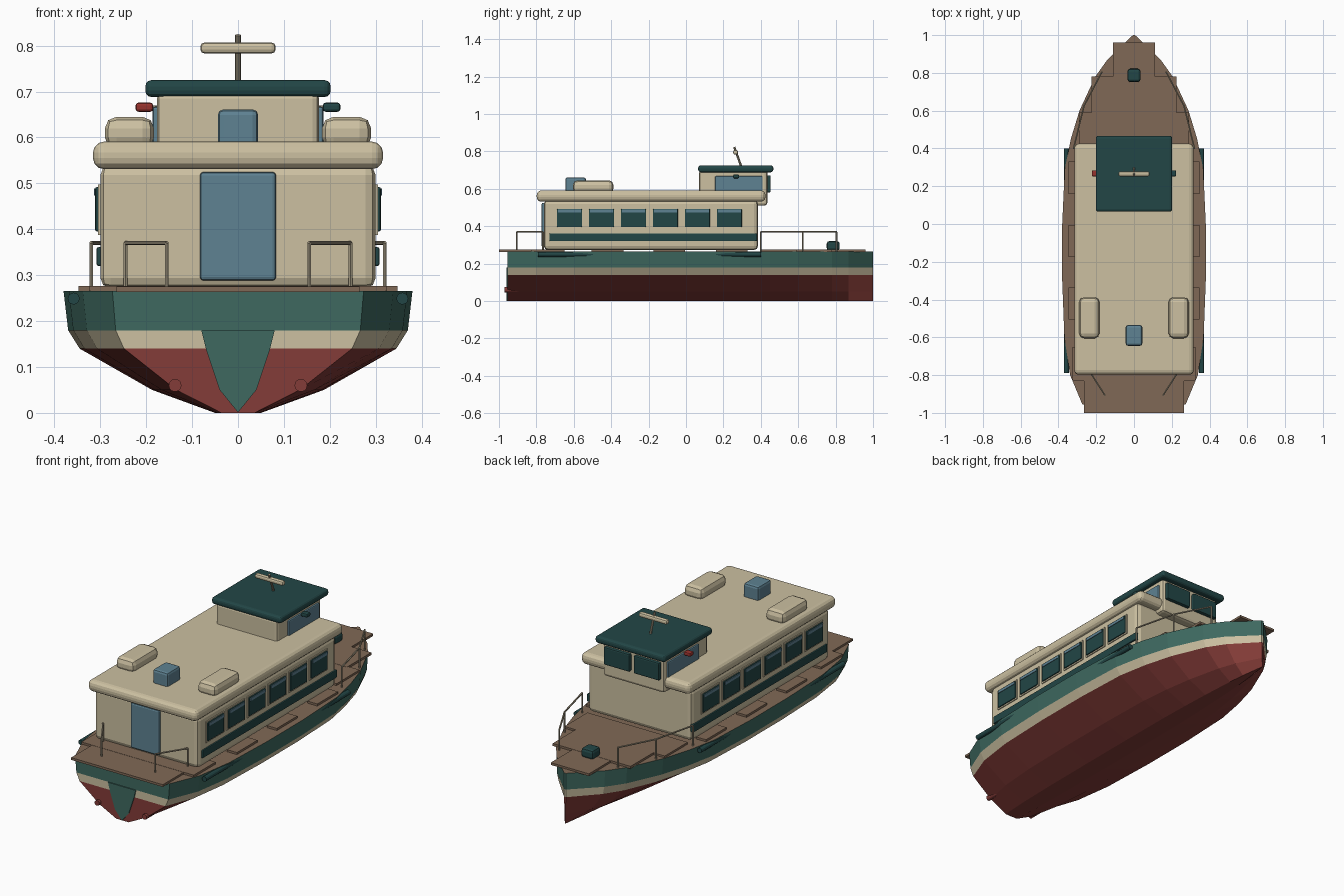
import bpy, bmesh
from mathutils import Vector

if "Cube" in bpy.data.objects:
    bpy.data.objects.remove(bpy.data.objects["Cube"])


def material(name, *rgb):
    lin = [((c / 255 + 0.055) / 1.055) ** 2.4 for c in rgb] + [1]
    m = bpy.data.materials.new(name)
    m.use_nodes = True
    m.diffuse_color = lin
    m.node_tree.nodes["Principled BSDF"].inputs["Base Color"].default_value = lin
    return m


cream = material("cream paint", 204, 192, 161)
teal = material("hull teal", 62, 105, 96)
red = material("hull red", 132, 60, 56)
brown = material("deck brown", 128, 105, 86)
dark = material("dark teal", 34, 70, 70)
blue = material("glass blue", 94, 130, 146)
metal = material("rail metal", 160, 150, 128)
lamp_red = material("lamp red", 150, 50, 45)


def finish(name, bm, mats):
    bmesh.ops.recalc_face_normals(bm, faces=bm.faces)
    me = bpy.data.meshes.new(name)
    bm.to_mesh(me)
    bm.free()
    for m in mats:
        me.materials.append(m)
    ob = bpy.data.objects.new(name, me)
    bpy.context.collection.objects.link(ob)
    return ob


def box(name, x, y, z, mat, bevel=0, segments=2):
    """Box from (min, max) ranges, with optional rounded edges."""
    bm = bmesh.new()
    bmesh.ops.create_cube(bm, size=1)
    for v in bm.verts:
        v.co = [r[0] if c < 0 else r[1] for c, r in zip(v.co, (x, y, z))]
    ob = finish(name, bm, [mat])
    if bevel:
        mod = ob.modifiers.new("Bevel", "BEVEL")
        mod.width, mod.segments = bevel, segments
    return ob


def rod(name, a, b, r, mat, sides=8):
    a, b = Vector(a), Vector(b)
    bm = bmesh.new()
    bmesh.ops.create_cone(bm, cap_ends=True, segments=sides, radius1=r,
                          radius2=r, depth=(b - a).length)
    ob = finish(name, bm, [mat])
    ob.location = (a + b) / 2
    ob.rotation_euler = (b - a).to_track_quat("Z", "Y").to_euler()
    return ob


# Hull: one half profile scaled along the length, coloured by band
profile = [(.05, 0), (.187, .05), (.345, .14), (.37, .18), (.38, .265)]
stations = [(-.955, .72), (-.8, .89), (-.6, .97), (-.3, 1), (0, 1), (.29, .965),
            (.45, .88), (.6, .76), (.78, .54), (.87, .37), (1, .015)]
bm = bmesh.new()
rings = []
for y, s in stations:
    half = [(x * s, z) for x, z in profile]
    ring = [(-x, z) for x, z in reversed(half)] + half
    rings.append([bm.verts.new((x, y, z)) for x, z in ring])
n = len(profile)
for a, b in zip(rings, rings[1:]):
    for i in range(2 * n):
        j = (i + 1) % (2 * n)
        bm.faces.new((a[i], a[j], b[j], b[i]))
for ring in (rings[0], rings[-1]):
    for i in range(n - 1):
        bm.faces.new((ring[i], ring[i + 1], ring[-2 - i], ring[-1 - i]))
for f in bm.faces:
    z = f.calc_center_median().z
    f.material_index = 3 if z > .26 else 2 if z > .18 else 1 if z > .141 else 0
finish("hull", bm, [red, cream, teal, brown])

# Painted teal wedge on the transom
bm = bmesh.new()
outline = [(0, .001), (.04, .05), (.07, .14), (.08, .18)]
pts = outline + [(-x, z) for x, z in reversed(outline[1:])]
face = bm.faces.new([bm.verts.new((x, -.955, z)) for x, z in pts])
out = bmesh.ops.extrude_face_region(bm, geom=[face])
for v in out["geom"]:
    if isinstance(v, bmesh.types.BMVert):
        v.co.y -= .005
finish("transom_wedge", bm, [teal])

# Deck planking
for i, (w, y0, y1) in enumerate([(.265, -1, -.8), (.325, -.83, -.65), (.29, .4, .59),
                                 (.225, .58, .78), (.11, .78, .96)]):
    box(f"deck_plate_{i}", (-w, w), (y0, y1), (.263, .275 + .001 * (i % 2)), brown)

# Cabin, roof and aft door
box("cabin", (-.3, .3), (-.76, .385), (.272, .54), cream, .022)
box("cabin_roof", (-.316, .316), (-.798, .425), (.531, .591), cream, .024, 3)
box("aft_door", (-.083, .083), (-.772, -.75), (.288, .525), blue, .008)
box("roof_hatch", (-.044, .044), (-.645, -.535), (.58, .661), blue, .012)

# Wheelhouse
box("wheelhouse", (-.177, .177), (.07, .435), (.51, .7), cream, .015)
box("wheelhouse_roof", (-.202, .202), (.065, .467), (.688, .725), dark, .014, 3)
rod("mast", (0, .295, .72), (0, .258, .823), .006, metal)
box("radar_bar", (-.082, .082), (.252, .278), (.783, .807), cream, .009)

# Bow bollard
box("bow_bollard", (-.035, .035), (.752, .822), (.27, .32), dark, .014)

# Parts repeated on both sides
for s, side in ((1, "left"), (-1, "right")):

    def sided(name, x, y, z, mat, bevel=0):
        return box(f"{name}_{side}", sorted((s * x[0], s * x[1])), y, z, mat, bevel)

    for i in range(6):
        y = -.623 + .171 * i
        sided(f"window_frame_{i}", (.29, .305), (y - .074, y + .074), (.388, .498), cream)
        sided(f"window_{i}", (.29, .311), (y - .067, y + .067), (.395, .492), dark, .004)
        sided(f"window_blind_{i}", (.3, .314), (y - .062, y + .062), (.474, .489), blue)
    sided("cabin_stripe", (.29, .308), (-.73, .38), (.32, .361), dark, .004)
    sided("roof_pod", (.183, .29), (-.605, -.388), (.575, .645), cream, .025)
    sided("wheelhouse_side_window", (.16, .186), (.155, .41), (.585, .667), blue, .005)
    sided("wheelhouse_front_window", (.012, .16), (.425, .453), (.58, .672), dark, .006)
    sided("nav_light", (.185, .223), (.252, .284), (.656, .676),
          dark if s > 0 else lamp_red, .006)
    rod(f"nav_light_arm_{side}", (s * .17, .268, .665), (s * .19, .268, .665), .005, metal)

    # Side walkway plates
    for i, y in enumerate((-.42, -.09, .245)):
        sided(f"walkway_plate_{i}", (.29, .347), (y - .085, y + .085), (.263, .276), brown)

    # Fenders and stern fittings
    for y0, y1, name in ((-.79, -.45, "aft"), (.07, .4, "fore")):
        rod(f"{name}_fender_{side}", (s * .358, y0, .249), (s * .358, y1, .249),
            .013, dark, 12)
    rod(f"stern_pipe_{side}", (s * .137, -.97, .06), (s * .137, -.86, .06), .014, red, 12)

    # Railings: posts joined by a top rail
    for name, path in (("bow", [(.32, .4), (.265, .625), (.17, .805)]),
                       ("stern", [(.155, -.905), (.245, -.765)])):
        top = [(s * x, y, .37) for x, y in path]
        for i, p in enumerate(top):
            rod(f"{name}_post_{side}_{i}", (p[0], p[1], .265), p, .0045, metal, 6)
        for i, (a, b) in enumerate(zip(top, top[1:])):
            rod(f"{name}_rail_{side}_{i}", a, b, .0045, metal, 6)
